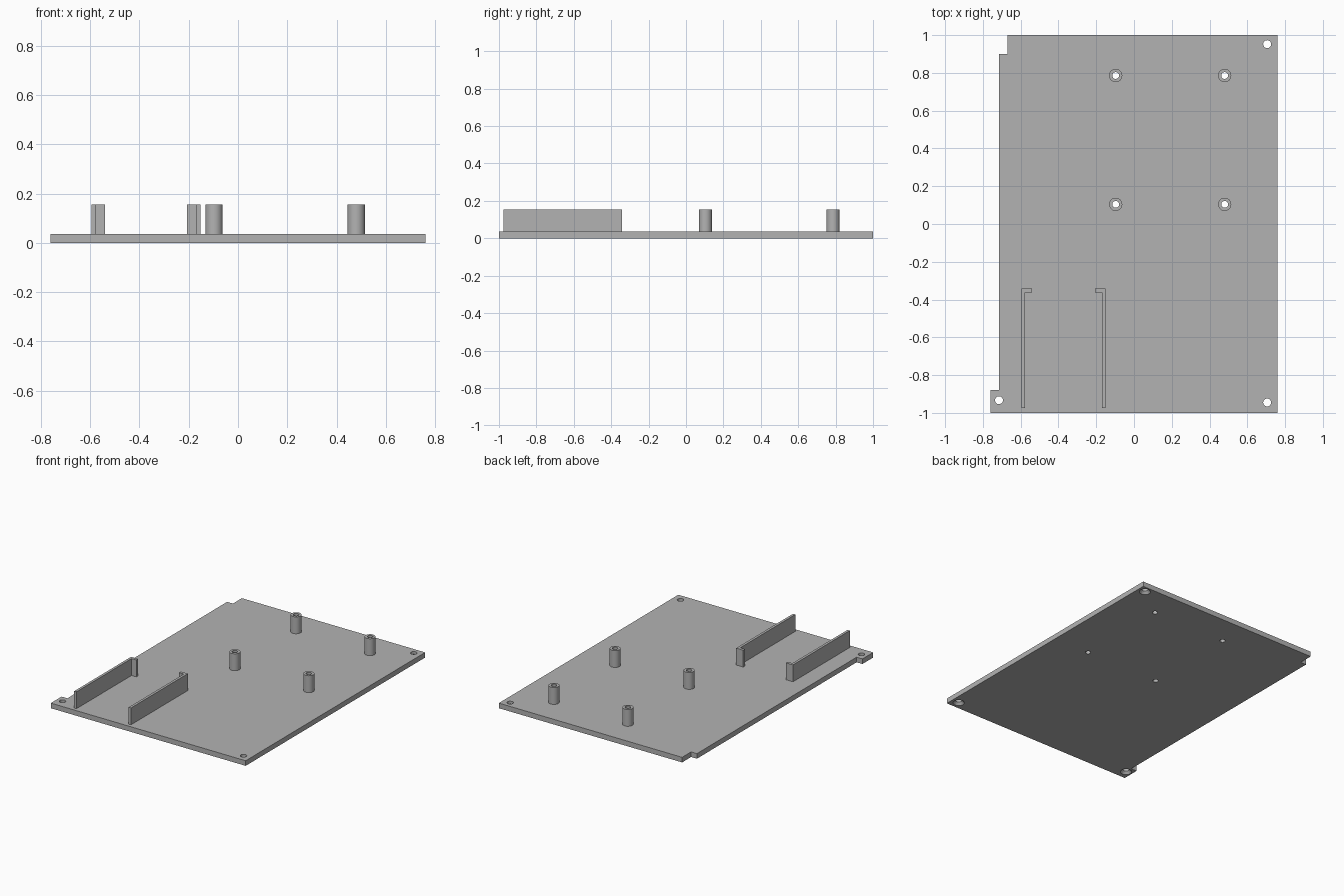
import bpy, bmesh
from math import radians

if "Cube" in bpy.data.objects:
    bpy.data.objects.remove(bpy.data.objects["Cube"], do_unlink=True)

GREY = (0.45, 0.45, 0.45, 1)
mat = bpy.data.materials.new("plain grey")
mat.use_nodes = True
mat.diffuse_color = GREY
mat.node_tree.nodes["Principled BSDF"].inputs["Base Color"].default_value = GREY

THICK, TOP = 0.036, 0.155


def finish(bm, name):
    bmesh.ops.recalc_face_normals(bm, faces=bm.faces)
    mesh = bpy.data.meshes.new(name)
    bm.to_mesh(mesh)
    bm.free()
    obj = bpy.data.objects.new(name, mesh)
    bpy.context.collection.objects.link(obj)
    mesh.materials.append(mat)
    return obj


def extrude_outline(name, outline, z0, z1):
    bm = bmesh.new()
    face = bm.faces.new([bm.verts.new((x, y, z0)) for x, y in outline])
    ext = bmesh.ops.extrude_face_region(bm, geom=[face])["geom"]
    verts = [v for v in ext if isinstance(v, bmesh.types.BMVert)]
    bmesh.ops.translate(bm, verts=verts, vec=(0, 0, z1 - z0))
    return finish(bm, name)


def lathe(name, profile, x, y, closed=False):
    """Spin (radius, z) points about a vertical axis; open profiles get capped."""
    bm = bmesh.new()
    rings = []
    for r, z in profile:
        ring = bmesh.ops.create_circle(bm, segments=32, radius=r)["verts"]
        bmesh.ops.translate(bm, verts=ring, vec=(x, y, z))
        rings.append(ring)
    pairs = list(zip(rings, rings[1:]))
    if closed:
        pairs.append((rings[-1], rings[0]))
    else:
        bm.faces.new(rings[0])
        bm.faces.new(rings[-1])
    for a, b in pairs:
        for i in range(len(a)):
            j = (i + 1) % len(a)
            bm.faces.new((a[i], a[j], b[j], b[i]))
    return finish(bm, name)


def smooth(obj):
    bpy.ops.object.select_all(action="DESELECT")
    obj.select_set(True)
    bpy.context.view_layer.objects.active = obj
    bpy.ops.object.shade_smooth_by_angle(angle=radians(30))


# Base plate with a corner tab and a corner notch
plate = extrude_outline("base_plate", [
    (-0.76, -1), (0.76, -1), (0.76, 1), (-0.67, 1), (-0.67, 0.9),
    (-0.715, 0.9), (-0.715, -0.88), (-0.76, -0.88)], 0, THICK)

# Countersunk corner holes and straight standoff holes
corners = [(0.705, 0.952), (0.705, -0.945), (-0.715, -0.933)]
posts = [(x, y) for x in (-0.097, 0.48) for y in (0.104, 0.786)]
cutters = [lathe("screw_hole_cutter",
                 [(0.039, -0.002), (0.021, 0.018), (0.021, 0.1)], x, y)
           for x, y in corners]
cutters += [lathe("post_hole_cutter", [(0.018, -0.1), (0.018, 0.1)], x, y)
            for x, y in posts]
for cutter in cutters:
    cutter.hide_render = True
    mod = plate.modifiers.new("hole", "BOOLEAN")
    mod.operation, mod.solver, mod.object = "DIFFERENCE", "EXACT", cutter

# Bake the holes and drop the cutters
graph = bpy.context.evaluated_depsgraph_get()
drilled = bpy.data.meshes.new_from_object(plate.evaluated_get(graph))
plate.modifiers.clear()
plate.data = drilled
for cutter in cutters:
    bpy.data.objects.remove(cutter, do_unlink=True)
smooth(plate)

# Hollow standoffs
for i, (x, y) in enumerate(posts):
    smooth(lathe(f"standoff_{i + 1}", [
        (0.035, THICK), (0.035, TOP), (0.018, TOP), (0.018, THICK)], x, y, True))

# Facing L-shaped guide rails with inward end lips
for name, x, s in (("right_rail", -0.595, 1), ("left_rail", -0.152, -1)):
    extrude_outline(name, [
        (x, -0.975), (x + s * 0.018, -0.975), (x + s * 0.018, -0.362),
        (x + s * 0.055, -0.362), (x + s * 0.055, -0.342), (x, -0.342)],
        THICK, TOP)
